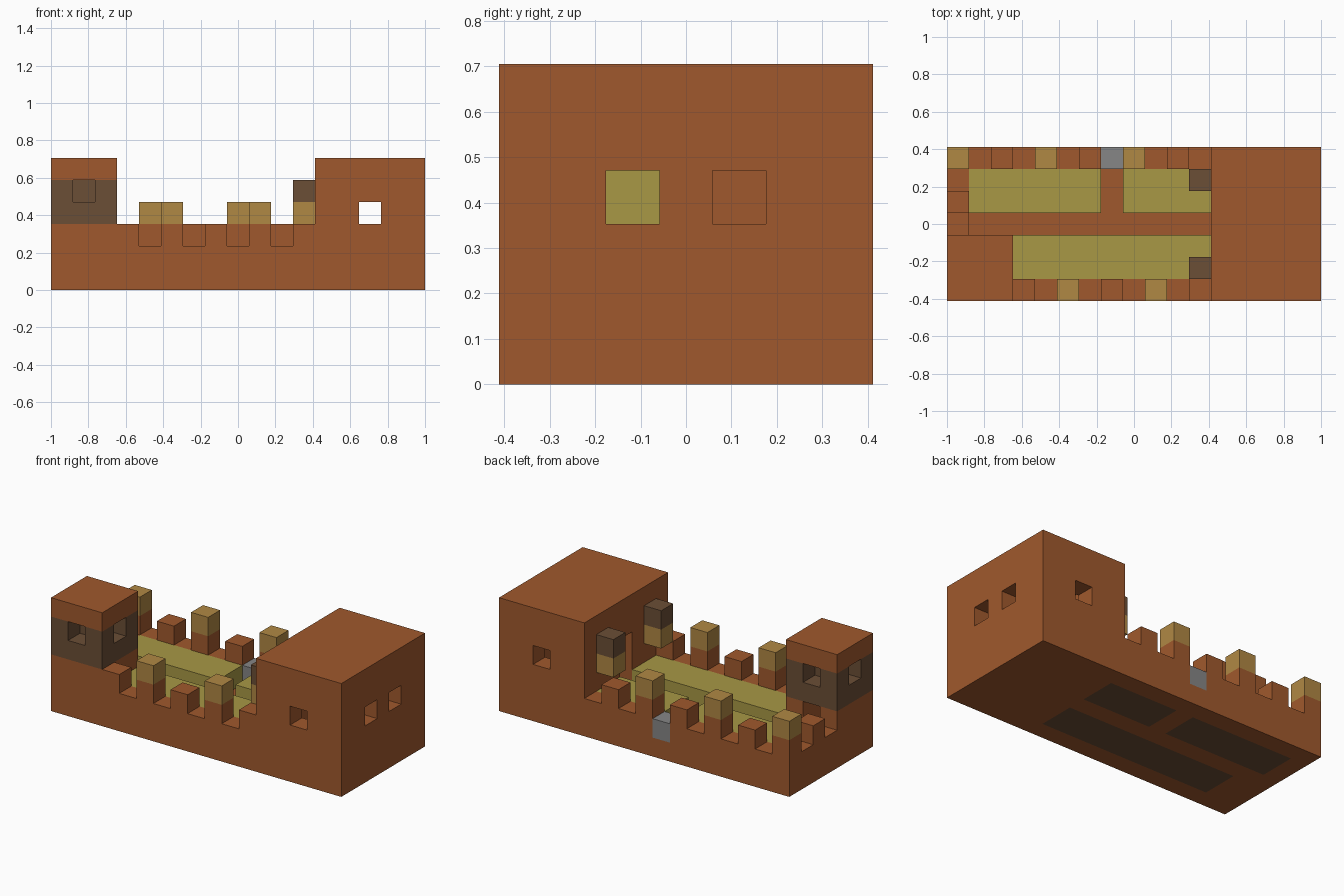
import bpy

if "Cube" in bpy.data.objects:
    bpy.data.objects.remove(bpy.data.objects["Cube"], do_unlink=True)

NX, NY = 17, 7          # footprint in blocks
U = 2 / NX              # one block


def linear(c):
    return c / 12.92 if c <= 0.04045 else ((c + 0.055) / 1.055) ** 2.4


def material(name, hex_code):
    rgb = [linear(int(hex_code[n:n + 2], 16) / 255) for n in (0, 2, 4)]
    mat = bpy.data.materials.new(name)
    mat.use_nodes = True
    mat.diffuse_color = (*rgb, 1)
    bsdf = mat.node_tree.nodes["Principled BSDF"]
    bsdf.inputs["Base Color"].default_value = (*rgb, 1)
    bsdf.inputs["Roughness"].default_value = 0.9
    return mat


BRICK = material("brick brown", "A0592D")
EARTH = material("dark brown", "6B4E36")
GRASS = material("grass olive", "A89845")
TIMBER = material("timber tan", "B08844")
STEEL = material("gate grey", "868686")


def block(name, x, y, z, mat):
    """Box spanning block ranges (start, end) on each axis."""
    bpy.ops.mesh.primitive_cube_add(size=1)
    ob = bpy.context.object
    ob.name = name
    for v in ob.data.vertices:
        cell = [r[0] if c < 0 else r[1] for r, c in zip((x, y, z), v.co)]
        v.co = ((cell[0] - NX / 2) * U, (cell[1] - NY / 2) * U, cell[2] * U)
    ob.data.materials.append(mat)
    return ob


def carve(ob, cuts):
    """Cut block ranges out of an object."""
    for x, y, z in cuts:
        cutter = block("cutter", x, y, z, ob.data.materials[0])
        cutter.hide_render = True
        bpy.context.view_layer.objects.active = ob
        mod = ob.modifiers.new("cut", "BOOLEAN")
        mod.operation, mod.solver, mod.object = "DIFFERENCE", "EXACT", cutter
        bpy.ops.object.modifier_apply(modifier=mod.name)
        bpy.data.objects.remove(cutter, do_unlink=True)


# Foundation with soil pits
foundation = block("foundation", (0, 12), (0, 7), (0, 1), BRICK)
pits = {"front": ((2, 12), (1, 3)), "back_right": ((1, 7), (4, 6)), "back_left": ((8, 12), (4, 6))}
carve(foundation, [(x, y, (-0.5, 1.5)) for x, y in pits.values()])

# Soil and lawns
for side, (x, y) in pits.items():
    block("soil_" + side, x, y, (0, 1), EARTH)
    block("lawn_" + side, (max(x[0], 3) if side == "front" else x[0], x[1]), y, (1, 2), GRASS)

# Curtain walls and gate
block("front_wall", (3, 12), (0, 1), (1, 2), BRICK)
block("back_wall_right", (0, 7), (6, 7), (1, 2), BRICK)
block("back_wall_left", (8, 12), (6, 7), (1, 2), BRICK)
block("side_wall", (0, 1), (3, 6), (1, 2), BRICK)
block("gate", (7, 8), (6, 7), (1, 2), STEEL)

# Battlements, some topped with timber posts
merlons = [(i, 0) for i in range(3, 12, 2)] + [(i, 6) for i in range(0, 11, 2)] + [(0, 4)]
posts = {(5, 0), (9, 0), (0, 6), (4, 6), (8, 6)}
for i, j in merlons:
    block("merlon", (i, i + 1), (j, j + 1), (2, 3), BRICK)
    if (i, j) in posts:
        block("merlon_post", (i, i + 1), (j, j + 1), (3, 4), TIMBER)

# Watchtower: base with doorway, windowed room, roof
tower_base = block("watchtower_base", (0, 3), (0, 3), (1, 3), BRICK)
carve(tower_base, [((1, 2), (1, 3.5), (0.5, 2.99))])
tower_room = block("watchtower_room", (0, 3), (0, 3), (3, 5), EARTH)
mid, low, high = (1, 2), (-0.5, 1), (2, 3.5)
carve(tower_room, [(mid, low, (4, 5.5)), (mid, high, (4, 5.5)),
                   (low, mid, (4, 5.5)), (high, mid, (4, 5.5))])
block("watchtower_roof", (0, 3), (0, 3), (5, 6), BRICK)

# Keep: hollow hall with windows and doorway
keep = block("keep", (12, 17), (0, 7), (0, 6), BRICK)
carve(keep, [((13, 16), (1, 6), (1, 5)),
             ((14, 15), (-0.5, 7.5), (3, 4)),
             ((15.5, 17.5), (2, 3), (3, 4)),
             ((15.5, 17.5), (4, 5), (3, 4)),
             ((11.5, 13.5), (3, 4), (1, 4))])
block("hall_hanging", (13, 14), (2, 3), (3, 4), GRASS)

# Torches on the keep wall
for j in (1, 5):
    block("torch_handle", (11, 12), (j, j + 1), (3, 4), TIMBER)
    block("torch_head", (11, 12), (j, j + 1), (4, 5), EARTH)
